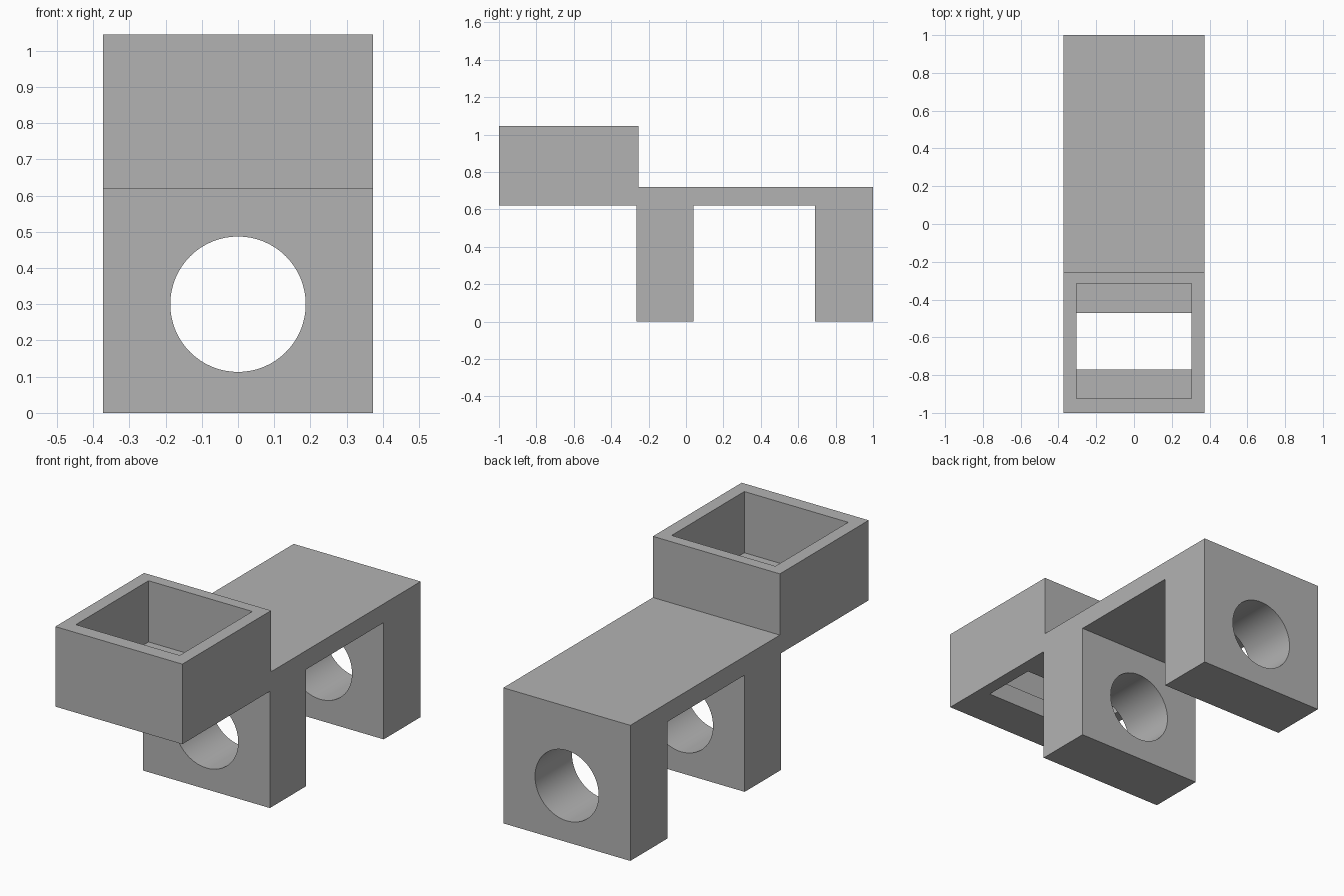
import bpy, bmesh, math
from mathutils import Matrix, Vector

cube = bpy.data.objects.get("Cube")
if cube:
    bpy.data.objects.remove(cube, do_unlink=True)

grey = bpy.data.materials.new("plain grey")
grey.use_nodes = True
GREY = (0.45, 0.45, 0.45, 1)
grey.diffuse_color = GREY
grey.node_tree.nodes["Principled BSDF"].inputs["Base Color"].default_value = GREY

HALF_WIDTH = 0.373
BASE, DECK, TOP = 0.62, 0.72, 1.045


def add_object(name, bm):
    bmesh.ops.recalc_face_normals(bm, faces=bm.faces)
    mesh = bpy.data.meshes.new(name)
    bm.to_mesh(mesh)
    bm.free()
    mesh.materials.append(grey)
    obj = bpy.data.objects.new(name, mesh)
    bpy.context.collection.objects.link(obj)
    return obj


def extrude_profile(name, points, half_width):
    """Extrude a side (y, z) outline symmetrically across x."""
    bm = bmesh.new()
    face = bm.faces.new([bm.verts.new((-half_width, y, z)) for y, z in points])
    result = bmesh.ops.extrude_face_region(bm, geom=[face])
    moved = [v for v in result["geom"] if isinstance(v, bmesh.types.BMVert)]
    bmesh.ops.translate(bm, verts=moved, vec=Vector((2 * half_width, 0, 0)))
    return add_object(name, bm)


def cut(target, cutter):
    cutter.hide_render = True
    mod = target.modifiers.new("cut", "BOOLEAN")
    mod.operation, mod.solver, mod.object = "DIFFERENCE", "EXACT", cutter
    bpy.context.view_layer.objects.active = target
    bpy.ops.object.modifier_apply(modifier=mod.name)
    bpy.data.objects.remove(cutter, do_unlink=True)


# Bracket body: raised box, deck and two legs in one outline
body = extrude_profile("bracket_body", [
    (-1, BASE), (-0.265, BASE), (-0.265, 0), (0.04, 0), (0.04, BASE),
    (0.69, BASE), (0.69, 0), (1, 0), (1, DECK),
    (-0.255, DECK), (-0.255, TOP), (-1, TOP)], HALF_WIDTH)

# Open tray with a slot through its floor
cut(body, extrude_profile("tray_cutter", [
    (-0.925, TOP + 0.1), (-0.925, DECK), (-0.77, DECK), (-0.77, BASE - 0.1),
    (-0.47, BASE - 0.1), (-0.47, DECK), (-0.315, DECK), (-0.315, TOP + 0.1)],
    0.305))

# Round bore through both legs
bm = bmesh.new()
bmesh.ops.create_cone(
    bm, cap_ends=True, segments=64, radius1=0.187, radius2=0.187, depth=3,
    matrix=Matrix.Translation((0, 0, 0.3)) @ Matrix.Rotation(math.pi / 2, 4, "X"))
cut(body, add_object("bore_cutter", bm))

# Smooth bores, crisp edges
bpy.ops.object.select_all(action="DESELECT")
body.select_set(True)
bpy.context.view_layer.objects.active = body
bpy.ops.object.shade_smooth_by_angle(angle=math.radians(30))
